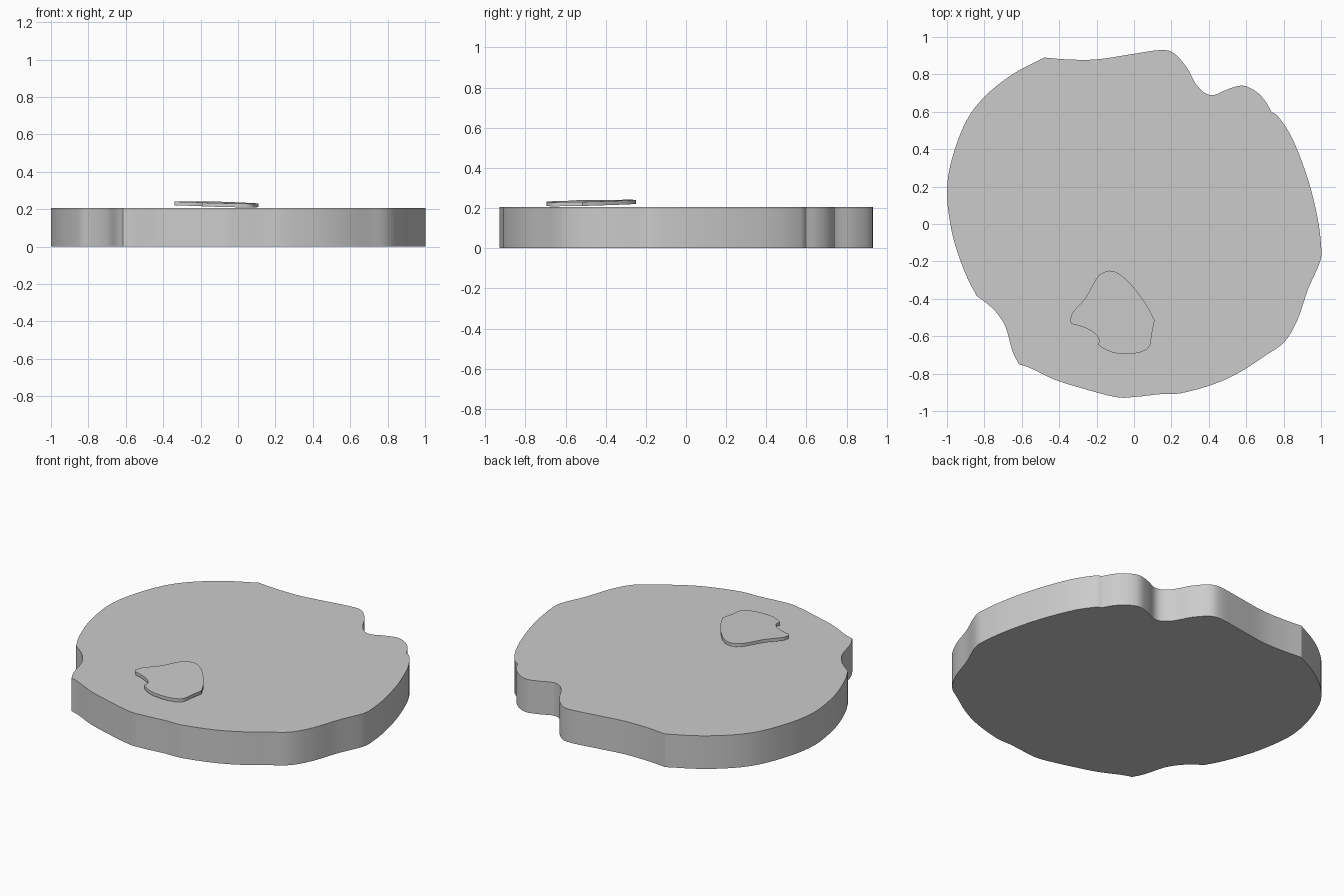
import bpy, bmesh
from mathutils import Vector

if "Cube" in bpy.data.objects:
    bpy.data.objects.remove(bpy.data.objects["Cube"])


def smooth_outline(runs, steps=4):
    """Closed outline: each run is a smooth curve, with sharp corners where runs meet."""
    pts = []
    for i, run in enumerate(runs):
        p = [Vector(q) for q in run] + [Vector(runs[(i + 1) % len(runs)][0])]
        p = [2 * p[0] - p[1]] + p + [2 * p[-1] - p[-2]]
        for a, b, c, d in zip(p, p[1:], p[2:], p[3:]):
            for s in range(steps):
                t = s / steps
                pts.append(0.5 * (2 * b + (c - a) * t + (2 * a - 5 * b + 4 * c - d) * t**2
                                  + (3 * b - a - 3 * c + d) * t**3))
    return pts


def slab(name, runs, bottom, thickness):
    """Extrude an outline; bottom(x, y) gives the height of the underside."""
    bm = bmesh.new()
    face = bm.faces.new([bm.verts.new((p.x, p.y, bottom(p.x, p.y))) for p in smooth_outline(runs)])
    ext = bmesh.ops.extrude_face_region(bm, geom=[face], use_keep_orig=True)
    top = [v for v in ext["geom"] if isinstance(v, bmesh.types.BMVert)]
    bmesh.ops.translate(bm, verts=top, vec=(0, 0, thickness))
    bmesh.ops.recalc_face_normals(bm, faces=bm.faces)
    mesh = bpy.data.meshes.new(name)
    bm.to_mesh(mesh)
    bm.free()
    ob = bpy.data.objects.new(name, mesh)
    bpy.context.collection.objects.link(ob)
    bpy.ops.object.select_all(action='DESELECT')
    bpy.context.view_layer.objects.active = ob
    ob.select_set(True)
    bpy.ops.object.shade_smooth_by_angle(angle=0.5)
    return ob


# Main slab outline, clockwise from the back left corner
slab("base_slab", [
    [(-.48, .89), (-.36, .88), (-.2, .88), (0, .91), (.14, .93), (.21, .915), (.28, .84),
     (.33, .75), (.38, .70), (.43, .69), (.50, .72), (.58, .74), (.65, .71), (.70, .66)],
    [(.735, .60), (.775, .57), (.85, .45), (.93, .24), (.98, .04), (1, -.11), (.995, -.2),
     (.93, -.35), (.875, -.51), (.805, -.63), (.70, -.705), (.57, -.79), (.43, -.855),
     (.25, -.905), (.14, -.91), (0, -.925), (-.1, -.925), (-.29, -.875), (-.43, -.83),
     (-.555, -.77)],
    [(-.615, -.75), (-.65, -.68), (-.685, -.555), (-.73, -.48), (-.78, -.43)],
    [(-.84, -.385), (-.895, -.28), (-.957, -.11), (-.99, .05), (-1, .19), (-.973, .35),
     (-.90, .545), (-.80, .68), (-.65, .80)],
], lambda x, y: 0, 0.205)

# Thin tilted chip hovering just above the slab
slab("loose_chip", [
    [(.11, -.515), (.065, -.43), (-.01, -.33), (-.075, -.27), (-.125, -.25), (-.165, -.26),
     (-.2, -.29), (-.26, -.395), (-.325, -.47), (-.34, -.515), (-.33, -.535), (-.29, -.545),
     (-.24, -.565), (-.205, -.59), (-.187, -.62)],
    [(-.193, -.645), (-.155, -.67), (-.1, -.69), (-.02, -.695), (.05, -.68), (.085, -.65),
     (.095, -.59)],
], lambda x, y: 0.216 - 0.022 * (x + .11) + 0.018 * (y + .48), 0.02)
